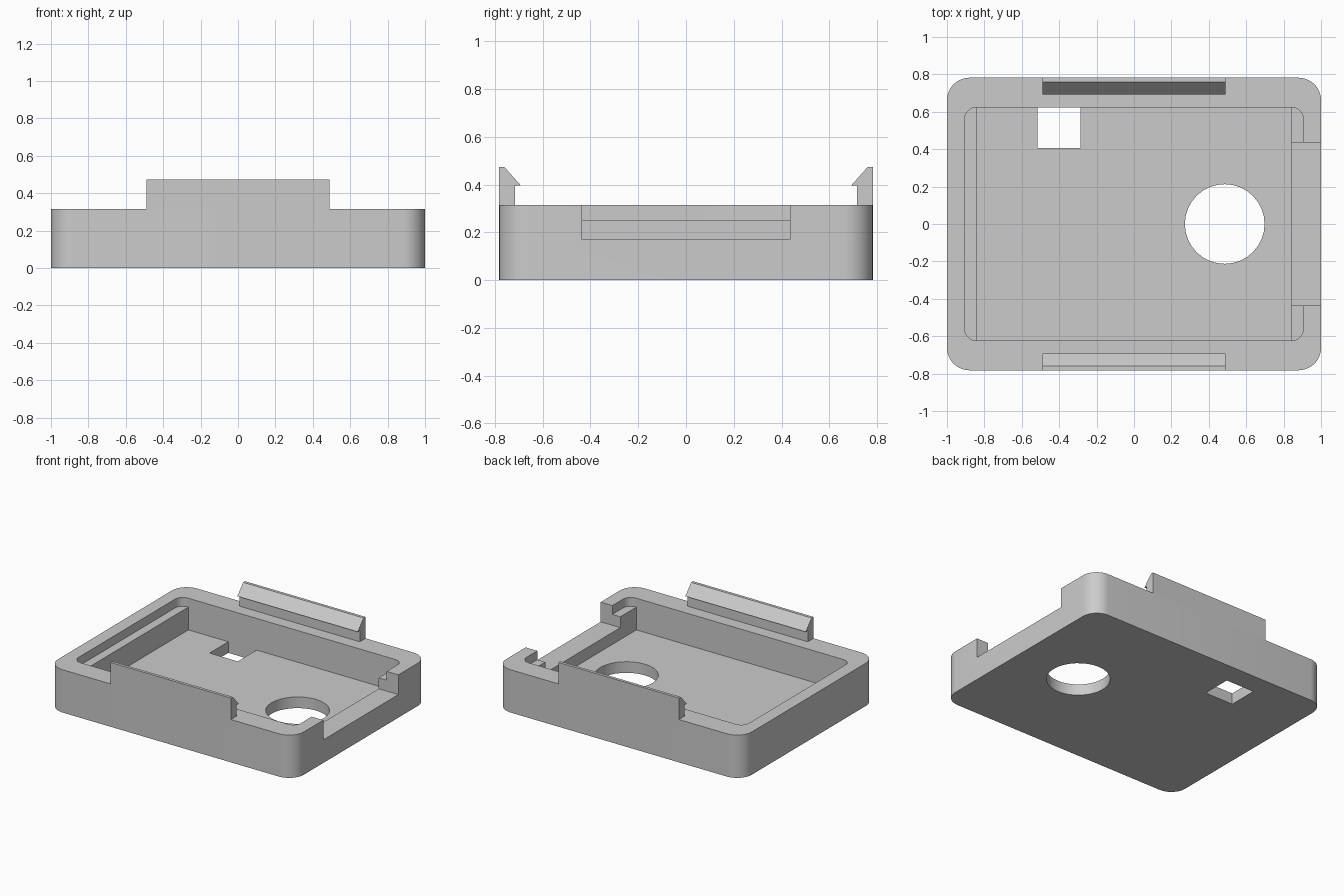
import bpy
import bmesh
import math

if "Cube" in bpy.data.objects:
    bpy.data.objects.remove(bpy.data.objects["Cube"], do_unlink=True)

# Single plastic colour
grey = bpy.data.materials.new("light_grey")
grey.use_nodes = True
colour = (0.6, 0.6, 0.6, 1)
grey.diffuse_color = colour
grey.node_tree.nodes["Principled BSDF"].inputs["Base Color"].default_value = colour

HALF_Y = 0.782      # outer half depth
WALL_Y = 0.623      # inner half depth
SHELF_X = 0.84      # inner edge of the side shelves
RIM_Z = 0.315
FLOOR_Z = 0.082
ABOVE = 0.6         # cutters reach past the rim


def prism(name, points, direction):
    """Extrude a closed outline of 3D points along a direction."""
    bm = bmesh.new()
    face = bm.faces.new([bm.verts.new(p) for p in points])
    new = bmesh.ops.extrude_face_region(bm, geom=[face])["geom"]
    bmesh.ops.translate(bm, vec=direction,
                        verts=[v for v in new if isinstance(v, bmesh.types.BMVert)])
    bmesh.ops.recalc_face_normals(bm, faces=bm.faces)
    mesh = bpy.data.meshes.new(name)
    bm.to_mesh(mesh)
    bm.free()
    mesh.materials.append(grey)
    obj = bpy.data.objects.new(name, mesh)
    bpy.context.collection.objects.link(obj)
    return obj


def rounded_block(name, hx, hy, radius, z0, z1, steps=10):
    points = []
    for corner, (sx, sy) in enumerate([(1, 1), (-1, 1), (-1, -1), (1, -1)]):
        for i in range(steps + 1):
            a = math.radians(90) * (corner + i / steps)
            points.append((sx * (hx - radius) + radius * math.cos(a),
                           sy * (hy - radius) + radius * math.sin(a), z0))
    return prism(name, points, (0, 0, z1 - z0))


def box(name, x0, x1, y0, y1, z0, z1):
    return prism(name, [(x0, y0, z0), (x1, y0, z0), (x1, y1, z0), (x0, y1, z0)],
                 (0, 0, z1 - z0))


def cylinder(name, x, y, radius, z0, z1, sides=32):
    turn = math.tau / sides
    return prism(name, [(x + radius * math.cos(i * turn), y + radius * math.sin(i * turn), z0)
                        for i in range(sides)], (0, 0, z1 - z0))


def activate(obj):
    bpy.ops.object.select_all(action="DESELECT")
    obj.select_set(True)
    bpy.context.view_layer.objects.active = obj


def cut(target, cutter):
    cutter.hide_render = True
    mod = target.modifiers.new("cut", "BOOLEAN")
    mod.operation = "DIFFERENCE"
    mod.solver = "EXACT"
    mod.object = cutter
    activate(target)
    bpy.ops.object.modifier_apply(modifier=mod.name)
    bpy.data.objects.remove(cutter, do_unlink=True)


# Tray with rounded corners, a stepped pocket and openings
tray = rounded_block("tray", 1, HALF_Y, 0.12, 0, RIM_Z)
cut(tray, rounded_block("upper_pocket", 0.905, WALL_Y, 0.062, 0.25, ABOVE))
cut(tray, box("lower_pocket", -SHELF_X, SHELF_X, -WALL_Y, WALL_Y, FLOOR_Z, ABOVE))
cut(tray, box("side_notch", SHELF_X - 0.1, 1.1, -0.436, 0.436, 0.17, ABOVE))
cut(tray, box("square_hole", -0.515, -0.285, 0.405, WALL_Y, -0.1, 0.2))
cut(tray, cylinder("round_hole", 0.485, 0, 0.213, -0.1, 0.2))
activate(tray)
bpy.ops.object.shade_smooth_by_angle(angle=math.radians(30))

# Barbed snap clips along the front and back rims
profile = [(HALF_Y, RIM_Z), (HALF_Y, 0.473), (0.76, 0.473),
           (0.692, 0.397), (0.716, 0.397), (0.716, RIM_Z)]
for name, side in (("front_clip", -1), ("back_clip", 1)):
    prism(name, [(-0.49, side * y, z) for y, z in profile], (0.98, 0, 0))
